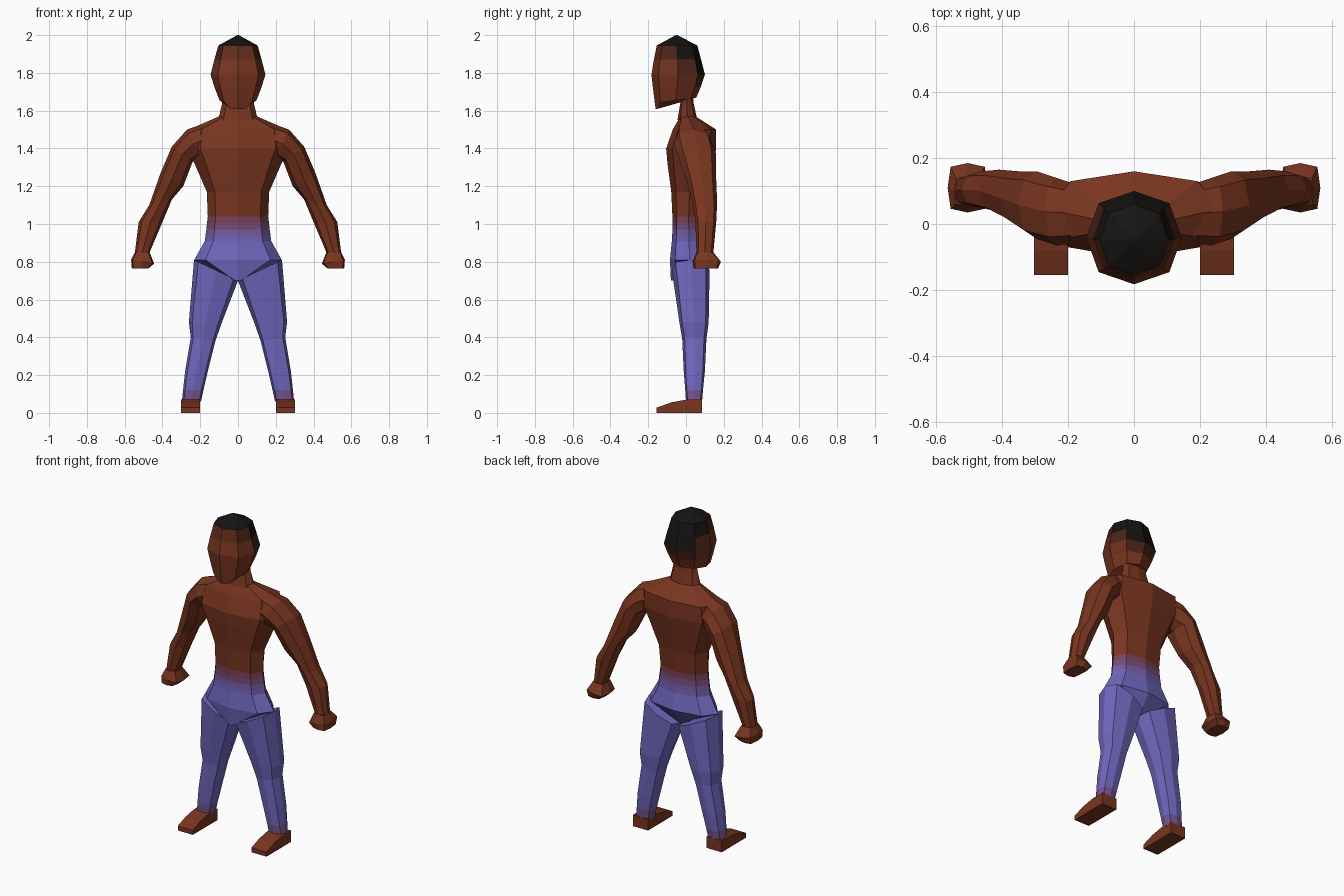
import bpy, bmesh
from mathutils import Vector

if "Cube" in bpy.data.objects:
    bpy.data.objects.remove(bpy.data.objects["Cube"])

SKIN = (0.19, 0.036, 0.014)
BLUE = (0.16, 0.14, 0.52)
HAIR = (0.008, 0.007, 0.006)
STEPS = 6


def material(label, a, b, step):
    """Flat colour part way from a to b."""
    name = f"{label}_{step}"
    m = bpy.data.materials.get(name) or bpy.data.materials.new(name)
    t = step / STEPS
    m.diffuse_color = [p + (q - p) * t for p, q in zip(a, b)] + [1]
    m.use_nodes = True
    m.node_tree.nodes["Principled BSDF"].inputs["Base Color"].default_value = m.diffuse_color
    return m


def finish(bm, name, label, second, blend):
    bmesh.ops.recalc_face_normals(bm, faces=bm.faces)
    mesh = bpy.data.meshes.new(name)
    slots = {}
    for f in bm.faces:
        t = min(1, max(0, blend(f.calc_center_median())))
        step = round(t * STEPS)
        if step not in slots:
            slots[step] = len(slots)
            mesh.materials.append(material(label, SKIN, second, step))
        f.material_index = slots[step]
    bm.to_mesh(mesh)
    bm.free()
    ob = bpy.data.objects.new(name, mesh)
    bpy.context.collection.objects.link(ob)
    return ob


def loft(name, rings, label="skin", second=SKIN, blend=lambda c: 0, corner=0.74, side=1):
    """Eight-sided tube. Ring: inner x, z, outer x, z, front y, back y, back lift."""
    bm = bmesh.new()
    loops = []
    for xa, za, xb, zb, y0, y1, *lift in rings:
        dz = lift[0] if lift else 0
        loop = []
        for u, v in ((1, 0), (corner, corner), (0, 1), (-corner, corner),
                     (-1, 0), (-corner, -corner), (0, -1), (corner, -corner)):
            x = (xa + xb) / 2 + u * (xb - xa) / 2
            y = (y0 + y1) / 2 + v * (y1 - y0) / 2
            z = (za + zb) / 2 + u * (zb - za) / 2 + v * dz
            loop.append(bm.verts.new((side * x, y, z)))
        loops.append(loop)
    for p, q in zip(loops, loops[1:]):
        for i in range(8):
            j = (i + 1) % 8
            bm.faces.new((p[i], p[j], q[j], q[i]))
    bm.faces.new(loops[0])
    bm.faces.new(loops[-1])
    return finish(bm, name, label, second, blend)


def level(half, z, y0, y1, lift=0):
    return (-half, z, half, z, y0, y1, lift)


# Head with dark hair fading into the face
loft("head", [
    level(0.004, 2.0, -0.054, -0.046),
    level(0.104, 1.945, -0.155, 0.06),
    level(0.125, 1.87, -0.17, 0.08),
    level(0.145, 1.79, -0.183, 0.10),
    level(0.125, 1.725, -0.175, 0.08, 0.005),
    level(0.098, 1.655, -0.165, 0.055, 0.015),
    level(0.055, 1.627, -0.16, -0.02, 0.02),
], "hair", HAIR, lambda c: (c.z - 1.78) / 0.14 + (c.y + 0.05) * 6)

# Neck
loft("neck", [level(0.08, 1.70, -0.03, 0.035), level(0.084, 1.64, -0.03, 0.04),
              level(0.105, 1.55, -0.045, 0.06)])

# Torso and hips, with the waist fading from skin to trousers
loft("torso", [
    level(0.10, 1.57, -0.03, 0.05),
    level(0.26, 1.50, -0.07, 0.16),
    level(0.27, 1.40, -0.105, 0.16),
    level(0.23, 1.32, -0.098, 0.145),
    level(0.165, 1.17, -0.078, 0.115),
    level(0.16, 1.04, -0.072, 0.10),
    level(0.164, 1.005, -0.072, 0.10),
    level(0.168, 0.97, -0.072, 0.102),
    level(0.172, 0.94, -0.073, 0.104),
    level(0.176, 0.91, -0.075, 0.106),
    level(0.232, 0.81, -0.085, 0.125),
    level(0.02, 0.70, -0.08, 0.05),
], "trousers", BLUE, lambda c: (1.04 - c.z) / 0.13)

for label, s in (("left", 1), ("right", -1)):
    # Arm from shoulder to wrist
    loft(label + "_arm", [
        (0.13, 1.38, 0.10, 1.56, -0.05, 0.10),
        (0.20, 1.35, 0.27, 1.50, -0.065, 0.14),
        (0.24, 1.33, 0.35, 1.41, -0.045, 0.16),
        (0.29, 1.20, 0.41, 1.27, 0.00, 0.16),
        (0.35, 1.13, 0.47, 1.10, 0.035, 0.165),
        (0.40, 1.01, 0.526, 1.01, 0.05, 0.16),
        (0.468, 0.85, 0.546, 0.85, 0.055, 0.145),
    ], side=s)
    # Closed fist
    loft(label + "_hand", [
        (0.468, 0.85, 0.546, 0.85, 0.055, 0.145),
        (0.444, 0.79, 0.566, 0.81, 0.035, 0.185),
        (0.474, 0.765, 0.562, 0.765, 0.04, 0.17),
    ], corner=0.85, side=s)
    # Trouser leg
    loft(label + "_leg", [
        (0.0, 0.70, 0.233, 0.81, -0.075, 0.125),
        (0.085, 0.48, 0.26, 0.48, -0.035, 0.12),
        (0.12, 0.38, 0.25, 0.40, -0.02, 0.108),
        (0.16, 0.22, 0.28, 0.22, -0.012, 0.10),
        (0.183, 0.12, 0.291, 0.12, -0.004, 0.09),
        (0.196, 0.06, 0.297, 0.06, 0.0, 0.085),
    ], "trousers", BLUE, lambda c: (c.z - 0.05) / 0.08, corner=0.8, side=s)
    # Bare foot: side profile extruded across its width
    bm = bmesh.new()
    profile = ((0.085, 0), (0.085, 0.07), (0.0, 0.07), (-0.08, 0.055), (-0.155, 0.028), (-0.155, 0))
    face = bm.faces.new([bm.verts.new((s * 0.2, y, z)) for y, z in profile])
    ext = bmesh.ops.extrude_face_region(bm, geom=[face])["geom"]
    bmesh.ops.translate(bm, vec=Vector((s * 0.103, 0, 0)),
                        verts=[g for g in ext if isinstance(g, bmesh.types.BMVert)])
    finish(bm, label + "_foot", "skin", SKIN, lambda c: 0)
